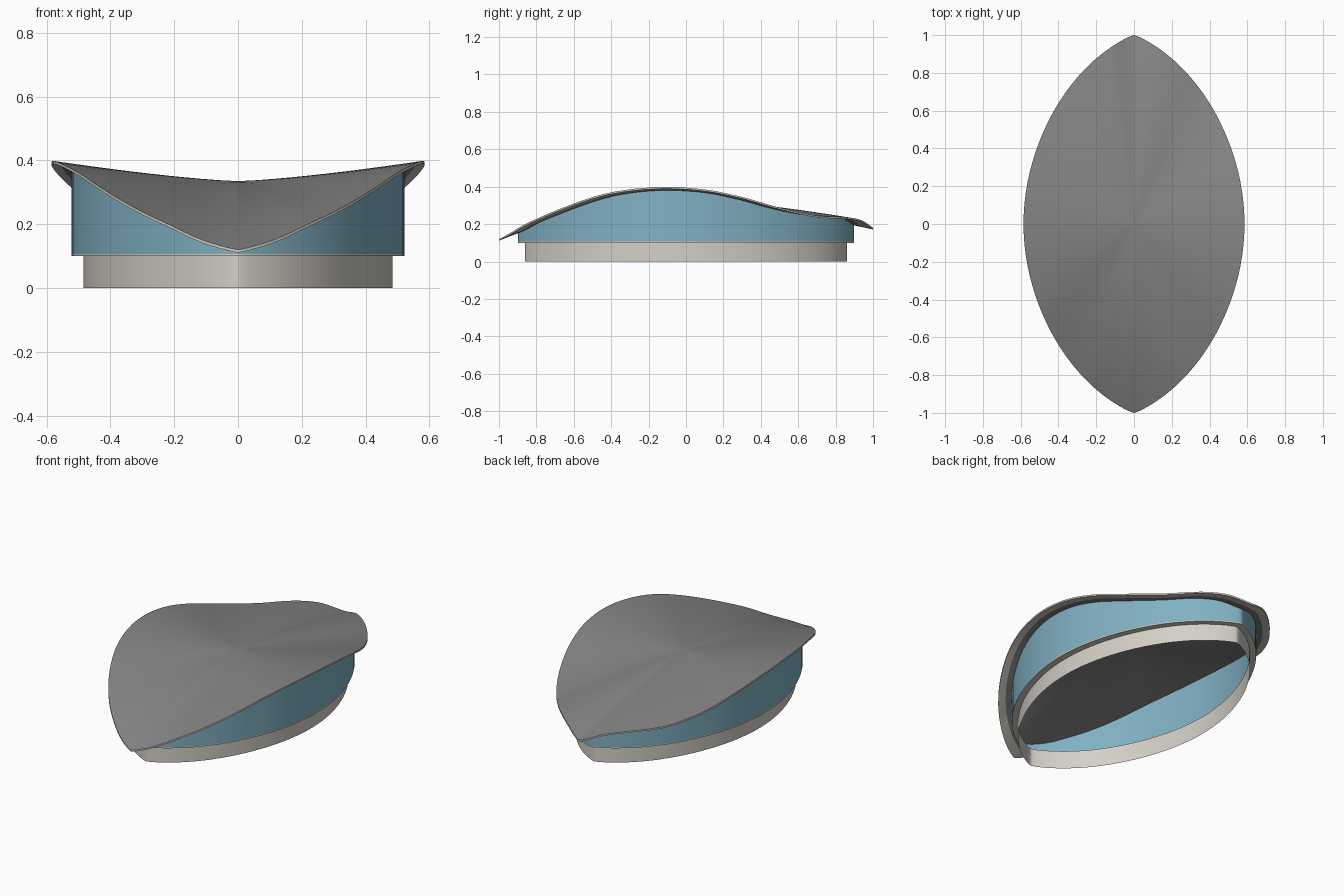
import bpy
import bmesh
import math

if "Cube" in bpy.data.objects:
    bpy.data.objects.remove(bpy.data.objects["Cube"])

CENTRE_Z = 0.335
THICK = 0.009
RIM = [(-1, .12), (-.94, .152), (-.85, .205), (-.6, .31), (-.4, .37), (-.14, .398),
       (.1, .385), (.3, .345), (.5, .288), (.7, .245), (.86, .236), (.94, .22), (1, .18)]


def material(name, colour):
    mat = bpy.data.materials.new(name)
    mat.use_nodes = True
    mat.diffuse_color = (*colour, 1)
    mat.node_tree.nodes["Principled BSDF"].inputs["Base Color"].default_value = (*colour, 1)
    return mat


roof_grey = material("roof grey", (.23, .23, .23))
stone = material("pale stone", (.66, .63, .57))
glass = material("blue glass", (.22, .44, .55))


def lens_x(y, half_width, half_length, bulge):
    """Half width of a lens plan: an arc made fuller and rounder near the tips."""
    if abs(y) >= half_length:
        return 0
    radius = (half_length ** 2 + half_width ** 2) / (2 * half_width)
    u = (y / half_length) ** 2
    return (math.sqrt(radius ** 2 - y * y) - radius + half_width
            + 3.5 * bulge * u * u * math.sqrt(1 - u))


def outline(half_width, half_length, bulge, steps=56):
    """Closed plan outline, with points packed towards the tips."""
    ys = [-half_length * math.cos(math.pi * i / steps) for i in range(steps + 1)]
    right = [(lens_x(y, half_width, half_length, bulge), y) for y in ys]
    return right + [(-x, y) for x, y in right[-2:0:-1]]


def rim_height(y):
    """Smooth cubic through the rim profile."""
    y = max(-1, min(1, y))
    slope = []
    for i in range(len(RIM)):
        a, b = RIM[max(i - 1, 0)], RIM[min(i + 1, len(RIM) - 1)]
        slope.append((b[1] - a[1]) / (b[0] - a[0]))
    i = max(k for k in range(len(RIM) - 1) if RIM[k][0] <= y)
    (y0, z0), (y1, z1) = RIM[i], RIM[i + 1]
    h = y1 - y0
    t = (y - y0) / h
    return ((1 + 2 * t) * (1 - t) ** 2 * z0 + t * (1 - t) ** 2 * h * slope[i]
            + t * t * (3 - 2 * t) * z1 + t * t * (t - 1) * h * slope[i + 1])


def roof_height(rim_y, t):
    """Roof height at fraction t of the way from the centre to a rim point."""
    power = 1.35 + (.6 if rim_y < 0 else .1) * rim_y ** 4
    return CENTRE_Z + (rim_height(rim_y) - CENTRE_Z) * t ** power


def roof_above(x, y):
    """Roof height over a plan point, found by reaching out to the rim."""
    low, high = 1, 2
    for _ in range(30):
        s = (low + high) / 2
        if abs(x) * s < lens_x(y * s, *ROOF) or abs(y) * s < 1 and x == 0:
            low = s
        else:
            high = s
    return roof_height(y * low, 1 / low)


def loft(name, rings, mats, bands=None, close=False):
    """Skin a list of equal rings; bands gives a material index per gap."""
    n = len(rings[0])
    verts = [p for ring in rings for p in ring]
    faces, index = [], []
    for k in range(len(rings) - 1 + close):
        a, b = k * n, ((k + 1) % len(rings)) * n
        for i in range(n):
            j = (i + 1) % n
            faces.append((a + i, a + j, b + j, b + i))
            index.append(bands[k] if bands else 0)
    mesh = bpy.data.meshes.new(name)
    mesh.from_pydata(verts, [], faces)
    for m in mats:
        mesh.materials.append(m)
    for poly, m in zip(mesh.polygons, index):
        poly.material_index = m
    # Weld the rings that shrink to a point
    bm = bmesh.new()
    bm.from_mesh(mesh)
    bmesh.ops.remove_doubles(bm, verts=bm.verts, dist=1e-5)
    bm.to_mesh(mesh)
    bm.free()
    obj = bpy.data.objects.new(name, mesh)
    bpy.context.collection.objects.link(obj)
    bpy.ops.object.select_all(action='DESELECT')
    obj.select_set(True)
    bpy.context.view_layer.objects.active = obj
    bpy.ops.object.shade_smooth_by_angle(angle=math.radians(30))


# Roof: grey underside with a pale border, pale rim, then grey top
ROOF = (.585, 1, .022)
plan = outline(*ROOF)
STEPS = 10
BORDER = .945


def roof_ring(t, drop):
    return [(x * t, y * t, roof_height(y, t) - drop) for x, y in plan]


scales = [BORDER * i / STEPS for i in range(STEPS + 1)] + [1]
under = [roof_ring(t, THICK) for t in scales]
upper = [roof_ring(t, 0) for t in reversed(scales)]
loft("roof", under + upper, [roof_grey, stone],
     [0] * STEPS + [1, 1] + [0] * (STEPS + 1))

# Glass wall rising to the underside of the roof
wall = outline(.522, .897, .026)
loft("glass_wall", [[(x, y, .106) for x, y in wall],
                    [(x, y, roof_above(x, y) - THICK / 2) for x, y in wall]], [glass])

# Stone base, and the thin ledge that carries the wall
base = outline(.485, .86, .026)
loft("base_wall", [[(x, y, z) for x, y in base] for z in (0, .102)], [stone])
loft("ledge", [[(x, y, z) for x, y in ring] for ring, z in
               ((base, .1), (wall, .1), (wall, .106), (base, .106))], [stone], close=True)
